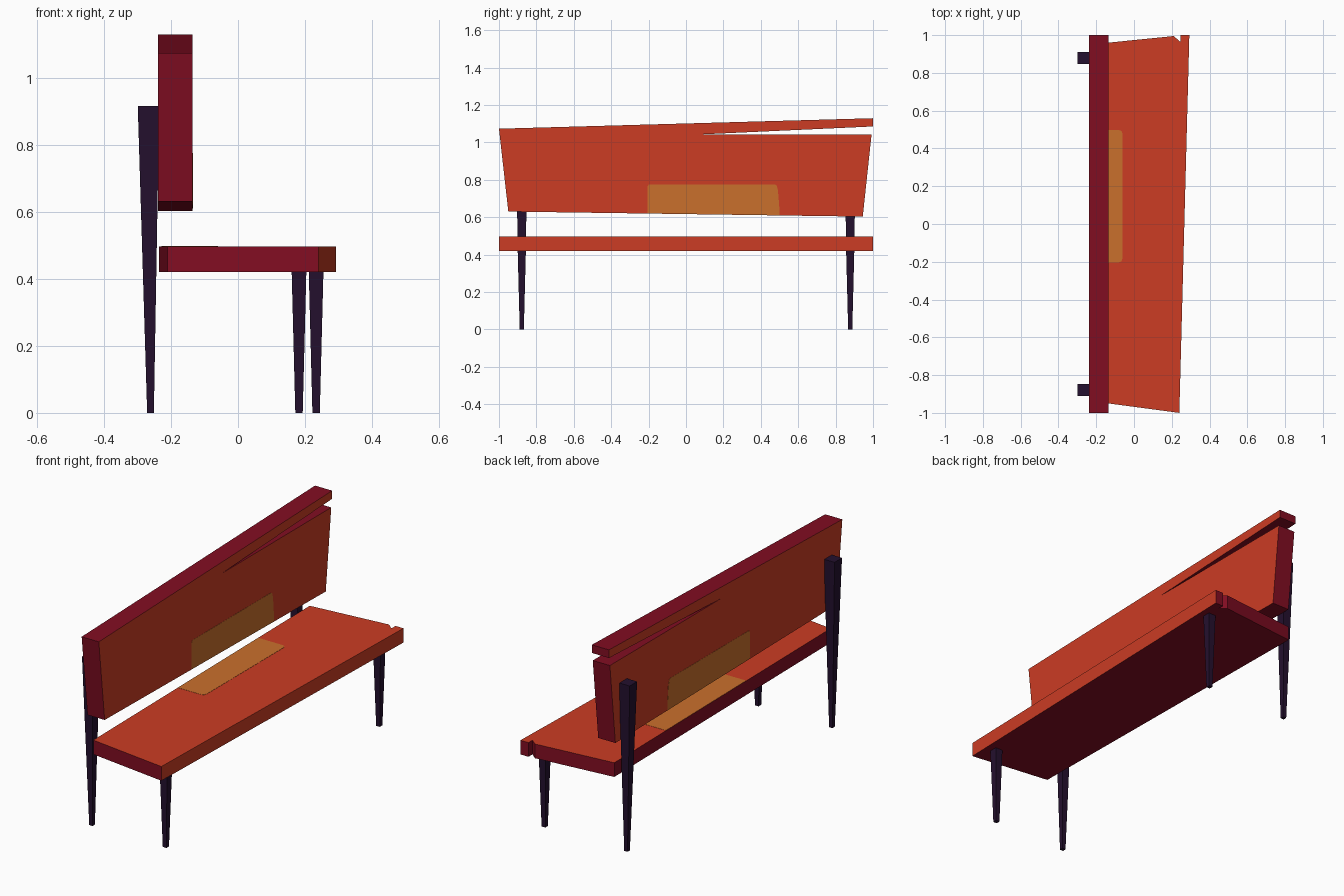
import bpy, bmesh
from mathutils import Vector

if "Cube" in bpy.data.objects:
    bpy.data.objects.remove(bpy.data.objects["Cube"])


def material(name, rgb):
    def lin(c):
        c /= 255
        return c / 12.92 if c <= 0.04045 else ((c + 0.055) / 1.055) ** 2.4
    m = bpy.data.materials.new(name)
    m.diffuse_color = (*[lin(c) for c in rgb], 1)
    m.use_nodes = True
    m.node_tree.nodes["Principled BSDF"].inputs["Base Color"].default_value = m.diffuse_color
    return m


ORANGE = material("orange red", (204, 60, 36))
CRIMSON = material("crimson", (130, 13, 34))
AMBER = material("amber patch", (202, 112, 44))
PURPLE = material("dark purple", (36, 16, 46))


def prism(name, points, depth, mats, rule=lambda f: 0):
    """Extrude a planar outline along depth; rule picks each face's colour."""
    bm = bmesh.new()
    face = bm.faces.new([bm.verts.new(p) for p in points])
    ext = bmesh.ops.extrude_face_region(bm, geom=[face], use_keep_orig=True)
    moved = [g for g in ext["geom"] if isinstance(g, bmesh.types.BMVert)]
    bmesh.ops.translate(bm, verts=moved, vec=Vector(depth))
    bmesh.ops.recalc_face_normals(bm, faces=bm.faces)
    bm.normal_update()
    for f in bm.faces:
        f.material_index = rule(f)
    me = bpy.data.meshes.new(name)
    bm.to_mesh(me)
    bm.free()
    for m in mats:
        me.materials.append(m)
    ob = bpy.data.objects.new(name, me)
    bpy.context.collection.objects.link(ob)
    return ob


def leg(name, x0, x1, y, height, w0, w1):
    """Square leg widening from foot (x0, w0) to top (x1, w1)."""
    a, b = w0 / 2, w1 / 2
    ob = prism(name, [(x0 + sx * a, y + sy * a, 0) for sx, sy in
                      ((-1, -1), (1, -1), (1, 1), (-1, 1))], (0, 0, height), [PURPLE])
    for v in ob.data.vertices:
        if v.co.z > height / 2:
            v.co.x = x1 + (v.co.x - x0) * b / a
            v.co.y = y + (v.co.y - y) * b / a


# Seat: orange top and front edge, crimson elsewhere
seat = [(-0.21, -0.94), (0.24, -1), (0.293, 1), (0.245, 1),
        (0.245, 0.965), (0.21, 0.995), (-0.235, 0.95)]
prism("seat", [(x, y, 0.42) for x, y in seat], (0, 0, 0.077), [CRIMSON, ORANGE],
      lambda f: int(f.normal.z > 0.5 or f.normal.x > 0.9))

# Backrest with a long split: orange faces, crimson edges
back = [(-1, 1.073), (1, 1.129), (1, 1.085), (0.043, 1.041),
        (0.992, 1.041), (0.945, 0.603), (-0.95, 0.63)]
prism("backrest", [(-0.238, y, z) for y, z in back], (0.103, 0, 0), [CRIMSON, ORANGE],
      lambda f: int(abs(f.normal.x) > 0.9))

# Amber patches as thin plates on the seat and both backrest faces
seat_patch = [(-0.219, -0.203), (-0.08, -0.203), (-0.066, -0.197), (-0.06, -0.18),
              (-0.06, 0.475), (-0.066, 0.492), (-0.08, 0.498), (-0.228, 0.498)]
prism("seat_patch", [(x, y, 0.496) for x, y in seat_patch], (0, 0, 0.002), [AMBER])

back_patch = [(-0.206, 0.621), (-0.206, 0.765), (-0.197, 0.776), (0.475, 0.776),
              (0.486, 0.768), (0.492, 0.74), (0.5, 0.64), (0.499, 0.61)]
for side, x in (("rear", -0.239), ("front", -0.136)):
    prism("backrest_patch_" + side, [(x, y, z) for y, z in back_patch],
          (0.002, 0, 0), [AMBER])

# Tapered legs; the front pair follows the slanted seat edge
for side, y, fx in (("left", -0.878, 0.182), ("right", 0.878, 0.233)):
    leg("back_leg_" + side, -0.261, -0.267, y, 0.915, 0.02, 0.064)
    leg("front_leg_" + side, fx, fx, y, 0.425, 0.022, 0.044)
